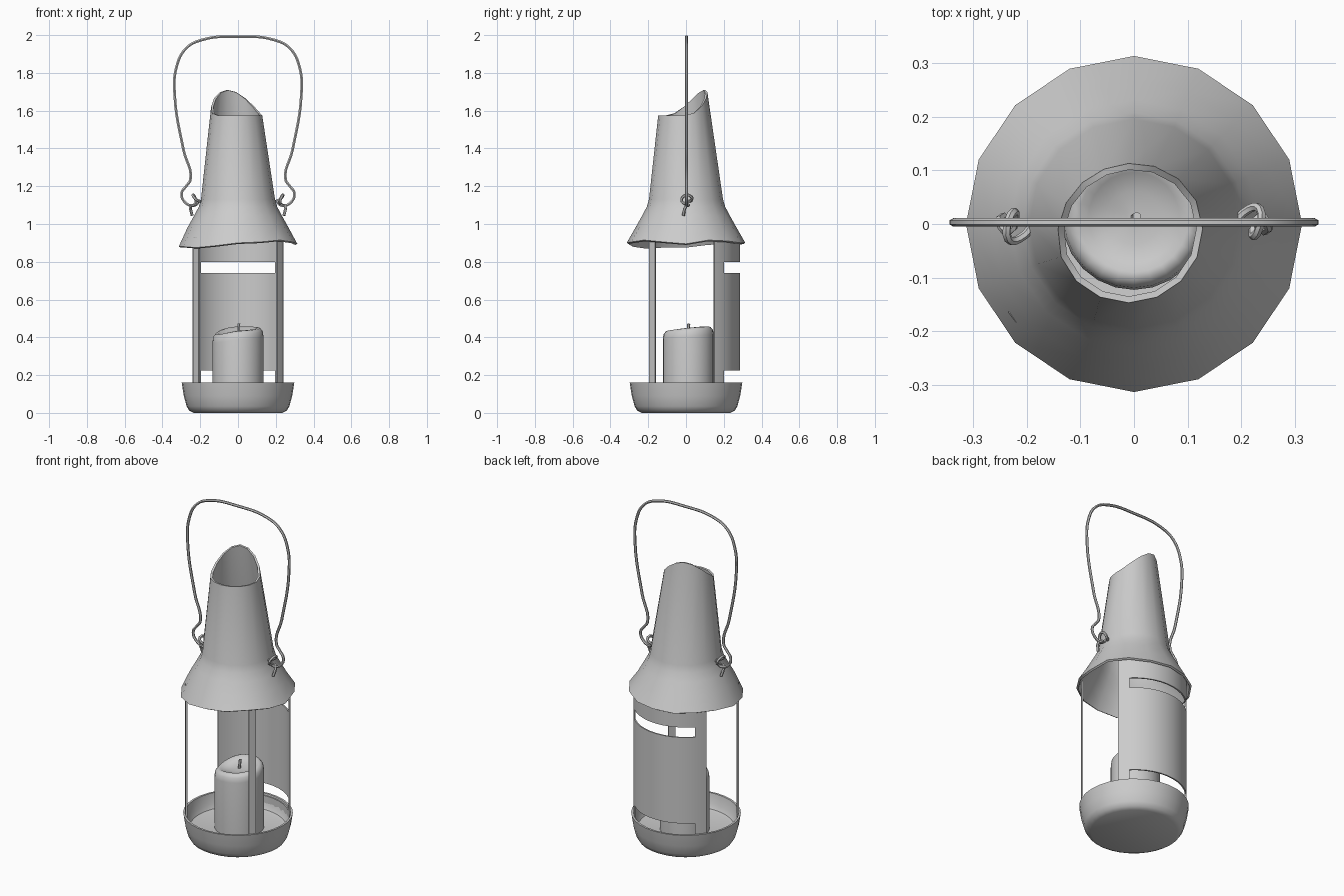
import bpy
import bmesh
import math
from mathutils import Vector

if "Cube" in bpy.data.objects:
    bpy.data.objects.remove(bpy.data.objects["Cube"])


def finish(name, bm, angle=40, thickness=0.0):
    bmesh.ops.recalc_face_normals(bm, faces=bm.faces)
    me = bpy.data.meshes.new(name)
    bm.to_mesh(me)
    bm.free()
    ob = bpy.data.objects.new(name, me)
    bpy.context.collection.objects.link(ob)
    if thickness:
        mod = ob.modifiers.new("thickness", 'SOLIDIFY')
        mod.thickness = thickness
        mod.offset = -1
    bpy.ops.object.select_all(action='DESELECT')
    bpy.context.view_layer.objects.active = ob
    ob.select_set(True)
    if thickness:
        bpy.ops.object.modifier_apply(modifier="thickness")
    bpy.ops.object.shade_smooth_by_angle(angle=math.radians(angle))
    return ob


def revolve(name, count, sides, point, caps=(False, False), **kw):
    """point(i, a) gives the position of ring i at angle a."""
    bm = bmesh.new()
    rings = [[bm.verts.new(point(i, 2 * math.pi * j / sides)) for j in range(sides)]
             for i in range(count)]
    for lo, hi in zip(rings, rings[1:]):
        for j in range(sides):
            k = (j + 1) % sides
            bm.faces.new((lo[j], lo[k], hi[k], hi[j]))
    if caps[0]:
        bm.faces.new(rings[0][::-1])
    if caps[1]:
        bm.faces.new(rings[-1])
    return finish(name, bm, **kw)


def arc_sheet(name, radius, angles, levels, is_hole, thickness=0.008):
    bm = bmesh.new()
    grid = [[bm.verts.new((radius * math.cos(math.radians(a)),
                           radius * math.sin(math.radians(a)), z)) for a in angles]
            for z in levels]
    for i in range(len(levels) - 1):
        for j in range(len(angles) - 1):
            if not is_hole((angles[j] + angles[j + 1]) / 2, (levels[i] + levels[i + 1]) / 2):
                bm.faces.new((grid[i][j], grid[i][j + 1], grid[i + 1][j + 1], grid[i + 1][j]))
    loose = [v for v in bm.verts if not v.link_faces]
    bmesh.ops.delete(bm, geom=loose, context='VERTS')
    return finish(name, bm, thickness=thickness)


def wire(name, points, radius, resolution=5):
    cu = bpy.data.curves.new(name, 'CURVE')
    cu.dimensions = '3D'
    cu.bevel_depth = radius
    cu.bevel_resolution = 1
    cu.resolution_u = resolution
    cu.use_fill_caps = True
    sp = cu.splines.new('BEZIER')
    sp.bezier_points.add(len(points) - 1)
    for bp, p in zip(sp.bezier_points, points):
        bp.co = p
        bp.handle_left_type = bp.handle_right_type = 'AUTO'
    ob = bpy.data.objects.new(name, cu)
    bpy.context.collection.objects.link(ob)
    bpy.ops.object.select_all(action='DESELECT')
    bpy.context.view_layer.objects.active = ob
    ob.select_set(True)
    bpy.ops.object.convert(target='MESH')
    bpy.ops.object.shade_smooth_by_angle(angle=math.radians(50))
    return ob


# Base tray with a rounded underside and raised floor
tray = [(0.235, 0.0), (0.258, 0.012), (0.272, 0.035), (0.287, 0.09), (0.298, 0.16),
        (0.286, 0.16), (0.276, 0.10), (0.262, 0.075), (0.245, 0.07)]
revolve("base_tray", len(tray), 32,
        lambda i, a: (tray[i][0] * math.cos(a), tray[i][0] * math.sin(a), tray[i][1]),
        caps=(True, True))

# Candle with a melted, uneven top
candle = [(0.135, 0.06), (0.135, 0.40), (0.131, 0.428), (0.118, 0.444),
          (0.102, 0.446), (0.085, 0.434), (0.05, 0.424), (0.015, 0.422)]


def candle_point(i, a):
    r, z = candle[i]
    if i > 0:
        z += 0.012 * math.cos(a - 1.2) * min(1, r / 0.1)
        z -= 0.022 * max(0, math.cos(a - math.radians(190))) ** 2 * min(1, r / 0.1)
    return (r * math.cos(a), 0.012 + r * math.sin(a), z)


revolve("candle", len(candle), 24, candle_point, caps=(True, True), angle=50)
wire("wick", [(0.0, 0.012, 0.41), (0.003, 0.012, 0.445), (0.005, 0.015, 0.472)], 0.008, 3)

# Rear wind shield with two slots
arc = [32, 38, 45] + list(range(54, 135, 9)) + [135, 142, 148]
arc_sheet("back_shield", 0.285, arc, [0.10, 0.15, 0.225, 0.74, 0.80, 0.93],
          lambda a, z: 45 < a < 135 and (0.15 < z < 0.225 or 0.74 < z < 0.80))

# Front posts
for side, mid in (("right", -39), ("left", 219)):
    arc_sheet("front_post_" + side, 0.287, [mid - 4, mid, mid + 4], [0.10, 0.93],
              lambda a, z: False, thickness=0.01)

# Hood: flared wavy brim, tapering chimney, slanted scoop opening
brim = [0.895, 0.915, 0.91, 0.90, 0.90, 0.895, 0.90, 0.895,
        0.88, 0.88, 0.875, 0.885, 0.90, 0.905, 0.915, 0.905]
hood = [(0.314, 0.0), (0.268, 0.98), (0.232, 1.045), (0.208, 1.09), (0.196, 1.13)]


def hood_point(i, a):
    dx = dy = 0.0
    if i == len(hood):
        d = (math.cos(a - math.radians(112)) + 0.25) / 1.25
        z = 1.575 + 0.135 * max(0, d) ** 1.5
        r = 0.2 - (z - 1.1) * 0.13
        dx, dy = -0.01, -0.009
    else:
        r, z = hood[i]
        if i == 0:
            z = brim[round(a / (math.pi / 8)) % 16]
    return (dx + r * math.cos(a), dy + r * math.sin(a), z)


revolve("hood", len(hood) + 1, 16, hood_point, thickness=0.012, angle=50)

# Bail handle, half path mirrored
half = [(0.20, 1.125), (0.235, 1.097), (0.285, 1.12), (0.298, 1.165), (0.275, 1.20),
        (0.252, 1.235), (0.288, 1.39), (0.335, 1.68), (0.326, 1.83), (0.275, 1.93), (0.19, 1.975)]
path = [(-x, 0.003, z) for x, z in half] + [(0, 0.003, 1.992)]
path += [(x, 0.003, z) for x, z in reversed(half)]
wire("handle", path, 0.008, 6)

# Twisted wire eyelets holding the handle
eyelet = [(0.185, 0.0, 1.12), (0.215, 0.028, 1.125), (0.235, 0.028, 1.145),
          (0.235, -0.005, 1.152), (0.222, -0.022, 1.12), (0.235, 0.015, 1.10),
          (0.25, 0.0, 1.095), (0.243, -0.014, 1.045)]
for name, s in (("right", 1), ("left", -1)):
    wire("eyelet_" + name, [(s * x, s * y, z) for x, y, z in eyelet], 0.008, 3)
